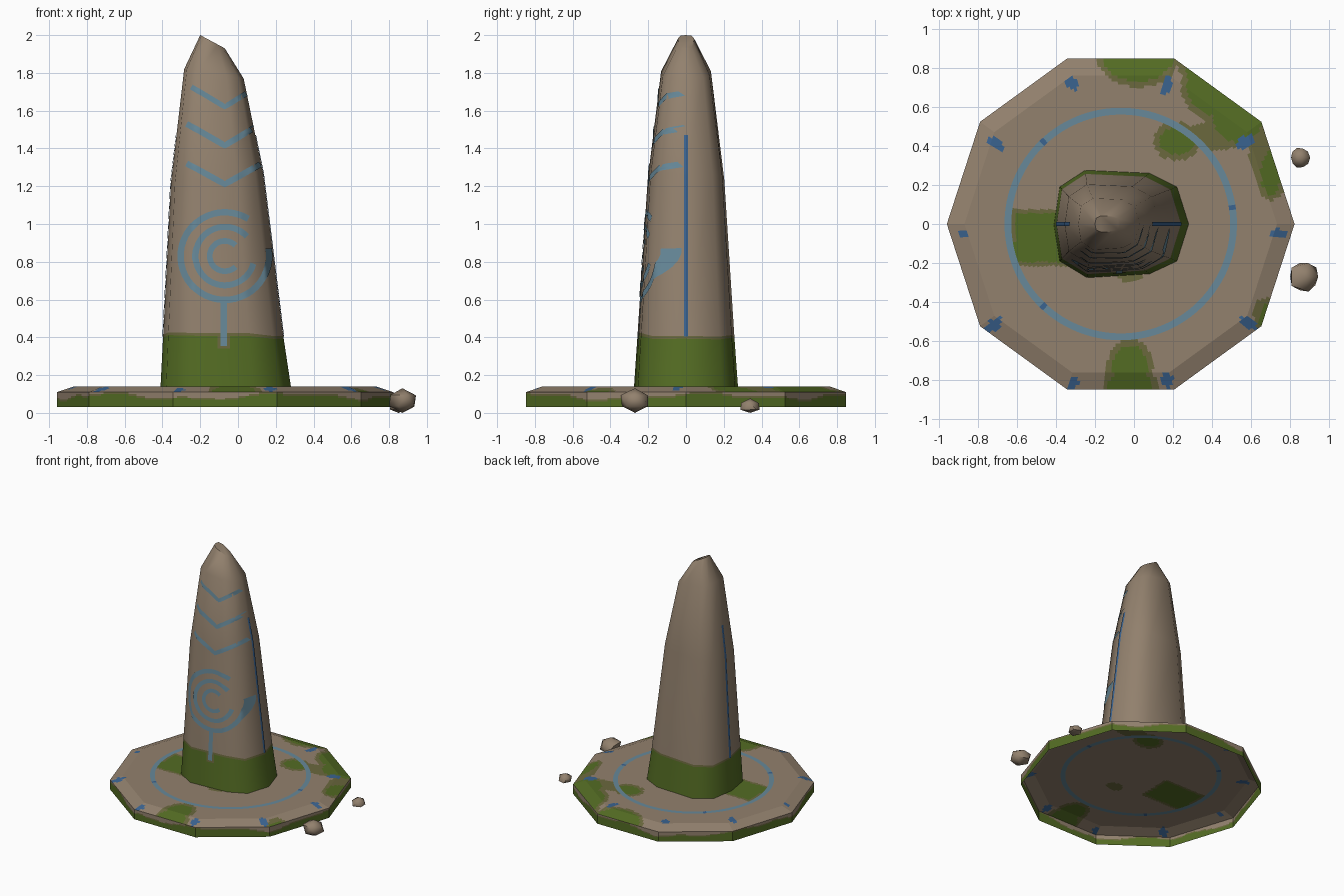
import bpy, bmesh, math, random
from mathutils import Vector
from mathutils.bvhtree import BVHTree

if "Cube" in bpy.data.objects:
    bpy.data.objects.remove(bpy.data.objects["Cube"])

random.seed(4)
CX = -0.068


def material(name, rgb):
    m = bpy.data.materials.new(name)
    m.diffuse_color = (*rgb, 1)
    m.use_nodes = True
    m.node_tree.nodes["Principled BSDF"].inputs["Base Color"].default_value = m.diffuse_color
    return m


STONE = material("brown stone", (0.29, 0.22, 0.155))
MOSS = material("green moss", (0.088, 0.15, 0.017))
OLIVE = material("thin olive moss", (0.147, 0.14, 0.048))
PALE = material("pale blue carving", (0.135, 0.25, 0.32))
BLUE = material("deep blue carving", (0.042, 0.125, 0.28))
MATS = [STONE, MOSS, OLIVE, PALE, BLUE]


def make(name, bm, mats, smooth=None):
    me = bpy.data.meshes.new(name)
    bm.to_mesh(me)
    ob = bpy.data.objects.new(name, me)
    bpy.context.collection.objects.link(ob)
    for m in mats:
        me.materials.append(m)
    if smooth:
        bpy.ops.object.select_all(action='DESELECT')
        ob.select_set(True)
        bpy.context.view_layer.objects.active = ob
        bpy.ops.object.shade_smooth_by_angle(angle=math.radians(smooth))
    return ob


def bridge(bm, a, b, mat=0):
    n = len(a)
    for i in range(n):
        f = bm.faces.new((a[i], a[(i + 1) % n], b[(i + 1) % n], b[i]))
        f.material_index = mat


# ---- base slab: open-bottomed decagon, painted by position ----
moss_patches = [  # x, y, radius x, radius y
    (0.02, 0.86, 0.18, 0.13), (0.40, 0.72, 0.13, 0.16), (0.53, 0.56, 0.13, 0.14),
    (0.33, 0.84, 0.08, 0.10), (0.22, 0.425, 0.09, 0.07), (-0.02, -0.74, 0.09, 0.12),
    (-0.02, -0.83, 0.11, 0.09), (0.70, 0.26, 0.05, 0.11), (0.67, -0.48, 0.03, 0.07)]
thin_patches = [(0.42, 0.45, 0.17, 0.07), (0.65, 0.36, 0.06, 0.13), (-0.02, -0.25, 0.07, 0.05)]
marks = [  # x, y, half length along the radius, half width
    (-0.32, 0.72, 0.04, 0.027), (0.165, 0.71, 0.045, 0.025), (0.57, 0.42, 0.05, 0.03),
    (0.74, -0.05, 0.045, 0.026), (0.585, -0.505, 0.045, 0.025), (0.17, -0.80, 0.045, 0.03),
    (-0.31, -0.81, 0.035, 0.025), (-0.715, -0.515, 0.05, 0.028), (-0.87, -0.05, 0.025, 0.015),
    (-0.71, 0.41, 0.055, 0.026), (-0.46, 0.425, 0.02, 0.012), (-0.46, -0.425, 0.02, 0.012),
    (0.50, 0.08, 0.012, 0.012)]


def inside(p, patches, grow=0.0):
    return any(((p.x - x) / (a + grow)) ** 2 + ((p.y - y) / (b + grow)) ** 2 < 1
               for x, y, a, b in patches)


def top_paint(p):
    for x, y, a, b in marks:
        d = Vector((x - CX, y)).normalized()
        q = Vector((p.x - x, p.y - y))
        if (q.dot(d) / a) ** 2 + ((q.x * d.y - q.y * d.x) / b) ** 2 < 1:
            return 4
    if 0.56 < math.hypot(p.x - CX, p.y) < 0.595:
        return 3
    box = max(abs(p.x + 0.44) - 0.17, abs(p.y + 0.07) - 0.125)
    if inside(p, moss_patches) or box < 0:
        return 1
    if inside(p, moss_patches, 0.03) or inside(p, thin_patches) or box < 0.02:
        return 2
    return 0


def side_paint(p):
    a = math.atan2(p.y, p.x - CX)
    edge = 0.082 + 0.014 * math.sin(5 * a + 1) + 0.008 * math.sin(13 * a)
    return 1 if p.z < edge else 2 if p.z < edge + 0.009 else 0


SEG = 300


def slab_ring(bm, r, blend, z):
    """Ring that goes from a circle (blend 0) to a decagon (blend 1)."""
    out = []
    for i in range(SEG):
        a = 2 * math.pi * i / SEG
        off = (a % (math.pi / 5)) - math.pi / 10
        deca = math.cos(math.pi / 10) / math.cos(off)
        k = r * (1 + blend * (deca - 1))
        out.append(bm.verts.new((CX + k * math.cos(a), k * math.sin(a), z)))
    return out


bm = bmesh.new()
rows = [(0.89, 1, 0.03 + 0.01 * i) for i in range(9)]
rows += [(0.89 - 0.0225 * i, 1, 0.11 + 0.0075 * i) for i in range(1, 5)]
rows += [(0.80 - 0.0205 * i, 1 - i / 10, 0.14) for i in range(1, 11)]
rows += [(0.56 - 0.02 * i, 0, 0.14) for i in range(0, 27)]
rings = [slab_ring(bm, *r) for r in rows]
for a, b in zip(rings, rings[1:]):
    bridge(bm, a, b)
bm.faces.new(rings[-1])
bm.normal_update()
for f in bm.faces:
    c = f.calc_center_median()
    f.material_index = side_paint(c) if abs(f.normal.z) < 0.1 else top_paint(c)
make("base_slab", bm, MATS)

# ---- standing stone: ten-sided tapering loft with a slanted broken tip ----
outline = [(0.28, 0), (0.22, 0.19), (0.08, 0.26), (-0.25, 0.275), (-0.38, 0.19),
           (-0.41, -0.005), (-0.38, -0.19), (-0.24, -0.275), (0.08, -0.255), (0.22, -0.19)]


def stone_ring(bm, xl, xr, ry, zl, zr, wobble=None):
    out = []
    for i, (x, y) in enumerate(outline):
        t = (x + 0.41) / 0.69
        dz = wobble[i] if wobble else 0
        out.append(bm.verts.new((xl + t * (xr - xl), y / 0.275 * ry, zl + t * (zr - zl) + dz)))
    return out


wob = [random.uniform(-0.014, 0.014) for _ in outline]
bm = bmesh.new()
loft = [stone_ring(bm, -0.41, 0.28, 0.275, 0.14, 0.14),
        stone_ring(bm, -0.397, 0.242, 0.257, 0.40, 0.40, wob),
        stone_ring(bm, -0.396, 0.240, 0.256, 0.415, 0.415, wob),
        stone_ring(bm, -0.355, 0.133, 0.203, 1.22, 1.27),
        stone_ring(bm, -0.285, 0.03, 0.132, 1.82, 1.77),
        stone_ring(bm, -0.20, -0.07, 0.042, 2.0, 1.93)]
for (a, b), mat in zip(zip(loft, loft[1:]), (1, 2, 0, 0, 0)):
    bridge(bm, a, b, mat)
bm.faces.new(loft[-1])
bm.normal_update()
surface = BVHTree.FromBMesh(bm)
make("standing_stone", bm, MATS, 50)


# ---- carvings: thin ribbons laid on the stone surface ----
def ribbon(name, pts, width, mat, side=0, lift=0.004):
    """pts are (across, z); side 0 is the front, +1 / -1 the right / left."""
    path = []
    for p, q in zip(pts, pts[1:]):
        p, q = Vector(p), Vector(q)
        n = max(1, round((q - p).length / 0.02))
        path += [p.lerp(q, i / n) for i in range(n)]
    path.append(Vector(pts[-1]))
    bm = bmesh.new()
    prev = None
    for i, p in enumerate(path):
        t = (path[min(i + 1, len(path) - 1)] - path[max(i - 1, 0)]).normalized()
        nrm = Vector((-t.y, t.x))
        row = []
        for k in range(5):
            c = p + nrm * width * (k / 4 - 0.5)
            if side:
                o, d = Vector((2 * side, c.x, c.y)), Vector((-side, 0, 0))
            else:
                o, d = Vector((c.x, -2, c.y)), Vector((0, 1, 0))
            hit, hn, _, _ = surface.ray_cast(o, d)
            row.append(bm.verts.new(hit + hn * lift) if hit else None)
        if prev:
            for k in range(4):
                quad = (prev[k], prev[k + 1], row[k + 1], row[k])
                if all(quad):
                    f = bm.faces.new(quad)
                    f.normal_update()
                    out = Vector((side, 0, 0)) if side else Vector((0, -1, 0))
                    if f.normal.dot(out) < 0:
                        f.normal_flip()
        prev = row
    make(name, bm, [mat], 60)


def arc(r, a0, a1, n=40):
    return [(-0.07 + r * math.cos(math.radians(a0 + (a1 - a0) * i / n)),
             0.83 + r * math.sin(math.radians(a0 + (a1 - a0) * i / n))) for i in range(n + 1)]


ribbon("upper_chevron", [(-0.245, 1.725), (-0.07, 1.62), (0.04, 1.69)], 0.028, PALE)
ribbon("middle_chevron", [(-0.27, 1.53), (-0.07, 1.415), (0.085, 1.51)], 0.032, PALE)
ribbon("lower_chevron", [(-0.27, 1.32), (-0.07, 1.21), (0.115, 1.315)], 0.032, PALE)
ribbon("outer_arc", arc(0.232, 58, 370), 0.034, PALE)
ribbon("middle_arc", arc(0.155, 42, 345), 0.032, PALE)
ribbon("inner_arc", arc(0.08, 45, 315), 0.03, PALE)
ribbon("stem_moss_halo", [(-0.075, 0.34), (-0.075, 0.41)], 0.065, OLIVE, 0, 0.002)
ribbon("carved_stem", [(-0.075, 0.355), (-0.075, 0.60)], 0.034, PALE)
for s, label in ((1, "right"), (-1, "left")):
    ribbon(label + "_groove", [(0, 0.405), (0, 1.47)], 0.02, BLUE, s)


# ---- loose rocks ----
def rock(name, x, y, zmid, rx, ry, rz):
    bm = bmesh.new()
    bmesh.ops.create_icosphere(bm, subdivisions=1, radius=1)
    for v in bm.verts:
        v.co *= random.uniform(0.92, 1.06)
        v.co = Vector((x + v.co.x * rx, y + v.co.y * ry, max(0.0, zmid + v.co.z * rz)))
    make(name, bm, [STONE], 50)


rock("large_rock", 0.87, -0.27, 0.064, 0.084, 0.086, 0.066)
rock("small_rock", 0.85, 0.34, 0.035, 0.055, 0.058, 0.04)
